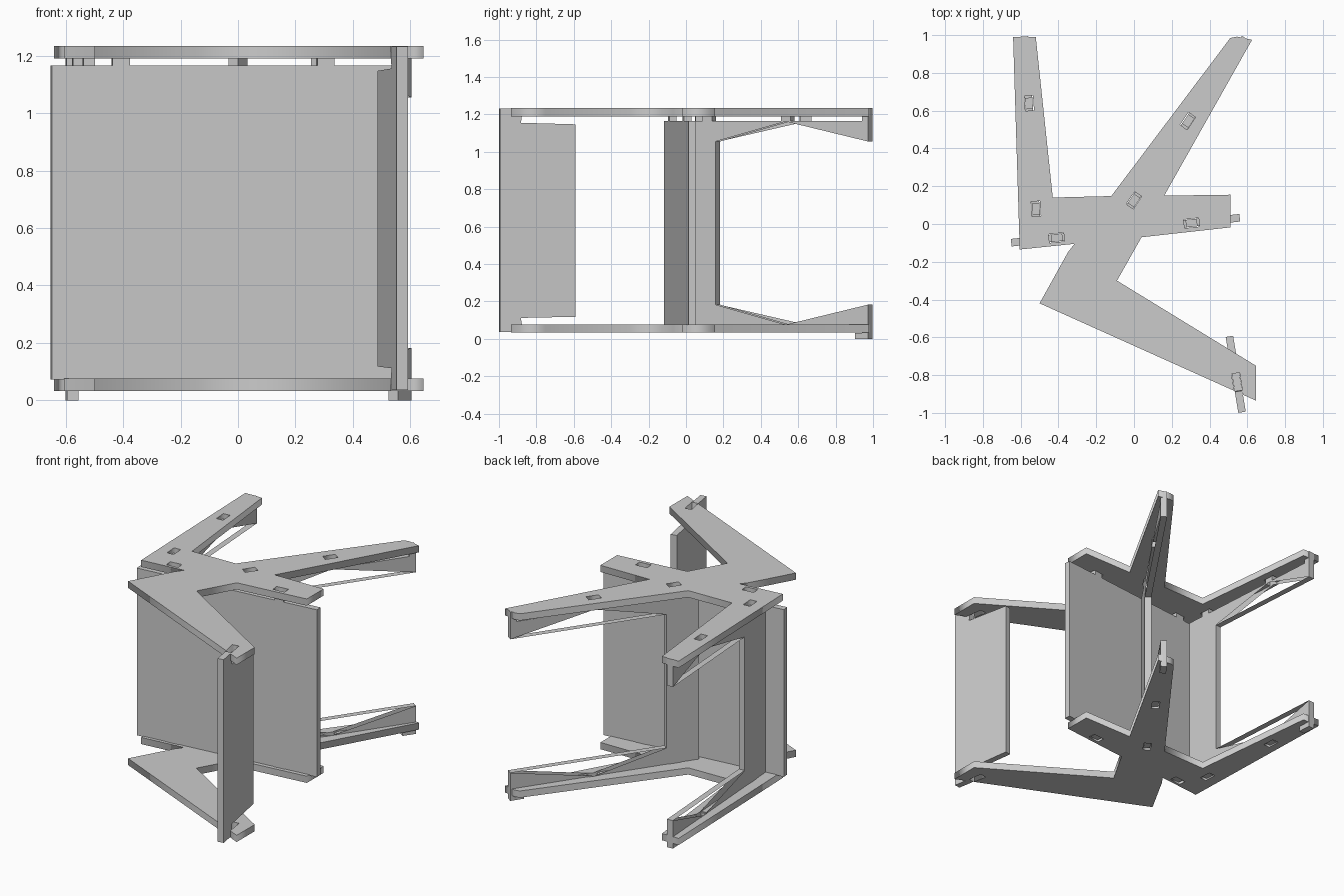
import bpy, bmesh
from mathutils import Vector

if "Cube" in bpy.data.objects:
    bpy.data.objects.remove(bpy.data.objects["Cube"])

T = 0.02            # half thickness of all sheets
LOW, HIGH = 0.073, 1.165   # panel edges between the side plates


def side_plate(name, z, outline, slots):
    """Flat sheet with slot holes, from a filled 2D curve."""
    cu = bpy.data.curves.new(name, 'CURVE')
    cu.dimensions, cu.fill_mode, cu.extrude = '2D', 'BOTH', 0.022
    loops = [outline]
    for x, y, d in slots:
        u = d.normalized()
        n = Vector((-u.y, u.x))
        c = Vector((x, y))
        loops.append([c + u * a * 0.04 + n * b * 0.023
                      for a, b in ((-1, -1), (1, -1), (1, 1), (-1, 1))])
    for pts in loops:
        sp = cu.splines.new('POLY')
        sp.points.add(len(pts) - 1)
        for p, q in zip(sp.points, pts):
            p.co = (q[0], q[1], 0, 1)
        sp.use_cyclic_u = True
    ob = bpy.data.objects.new(name, cu)
    ob.location.z = z
    bpy.context.collection.objects.link(ob)
    bpy.ops.object.select_all(action='DESELECT')
    ob.select_set(True)
    bpy.context.view_layer.objects.active = ob
    bpy.ops.object.convert(target='MESH')


def panel(name, p0, p1, profile, open_edges=(), ribbons=()):
    """Upright sheet along p0-p1; profile holds (distance, height) points."""
    p0, p1 = Vector(p0), Vector(p1)
    u = (p1 - p0).normalized()
    n = Vector((-u.y, u.x)) * T
    bm = bmesh.new()
    sides = []
    for k in (-1, 1):
        row = []
        for s, z in profile:
            q = p0 + u * s + n * k
            row.append(bm.verts.new((q.x, q.y, z)))
        sides.append(row)
        bm.faces.new(row)
    a, b = sides
    count = len(profile)
    walls = [(i, (i + 1) % count) for i in range(count) if i not in open_edges]
    for i, j in walls + list(ribbons):
        bm.faces.new((a[i], a[j], b[j], b[i]))
    bmesh.ops.recalc_face_normals(bm, faces=bm.faces[:])
    me = bpy.data.meshes.new(name)
    bm.to_mesh(me)
    bm.free()
    bpy.context.collection.objects.link(bpy.data.objects.new(name, me))


def tabs(positions, base, tip):
    """Edge bumps that plug into the plate slots."""
    pts = []
    for s in positions:
        pts += [(s - 0.03, base), (s - 0.03, tip), (s + 0.03, tip), (s + 0.03, base)]
    return pts


def leg_panel(name, p0, p1, t1, t2, cut):
    """U-shaped leg sheet with two arms, a thin inner strip and hooked feet."""
    e = (Vector(p1) - Vector(p0)).length
    top = [(0, HIGH)] + tabs((t1, t2), HIGH, 1.205)
    top += [(e - 0.04, HIGH), (e - 0.04, 1.234), (e, 1.234)]
    k = len(top)
    inner = [(e, 1.055), (t2, HIGH - 0.003), (cut, 1.055),
             (cut, 0.183), (t2, LOW + 0.003), (e, 0.183)]
    foot = [(e, 0), (e - 0.085, 0), (e - 0.085, 0.032), (e - 0.04, 0.032), (e - 0.04, LOW)]
    bottom = tabs((t1, t2), LOW, 0.04)[::-1] + [(0, LOW)]
    panel(name, p0, p1, top + inner + foot + bottom,
          open_edges=(k, k + 1, k + 3, k + 4),
          ribbons=((k, k + 2), (k + 3, k + 5)))


# Sheet lines in plan
seat = ((-0.63, -0.097), (0.56, 0.033))
rear = ((-0.51, -0.06), (-0.58, 0.993))
diag = ((-0.085, 0.0), (0.588, 0.985))
rest = ((0.505, -0.595), (0.572, -0.997))
d_seat, d_rear, d_diag = (Vector(b) - Vector(a) for a, b in (seat, rear, diag))

# Two side plates
outline = [(-0.64, 0.99), (-0.52, 0.99), (-0.43, 0.14), (-0.12, 0.148), (0.51, 0.985),
           (0.545, 0.992), (0.625, 0.975), (0.16, 0.15), (0.51, 0.155), (0.51, -0.018),
           (0.04, -0.07), (-0.09, -0.30), (0.645, -0.75), (0.645, -0.935),
           (0.577, -0.904), (0.559, -0.787), (0.515, -0.794), (0.532, -0.884),
           (-0.5, -0.42), (-0.35, -0.15), (-0.315, -0.105), (-0.605, -0.135)]
slots = [(-0.555, 0.64, d_rear), (-0.519, 0.08, d_rear), (-0.41, -0.073, d_seat),
         (0.305, 0.005, d_seat), (0.0, 0.125, d_diag), (0.285, 0.545, d_diag)]
side_plate("lower_side_plate", 0.055, outline, slots)
side_plate("upper_side_plate", 1.212, outline, slots)

# Seat sheet
L = d_seat.length
t = (0.223, 0.94)
panel("seat_panel", (-0.65, -0.099), seat[1],
      [(0, HIGH)] + tabs((0.243, 0.96), HIGH, 1.205) + [(L + 0.02, HIGH), (L + 0.02, LOW)]
      + tabs((0.243, 0.96), LOW, 0.04)[::-1] + [(0, LOW)])

# Leg sheets
leg_panel("rear_leg_panel", *rear, 0.14, 0.70, 0.235)
leg_panel("diagonal_leg_panel", *diag, 0.151, 0.66, 0.206)

# Free-standing end sheet, half-lapped into the plates
panel("end_panel", *rest,
      [(0, 1.147), (0.295, 1.155), (0.29, 1.19), (0.295, 1.232), (0.407, 1.232),
       (0.407, 0.036), (0.295, 0.036), (0.29, 0.078), (0.295, 0.112), (0, 0.118)])
